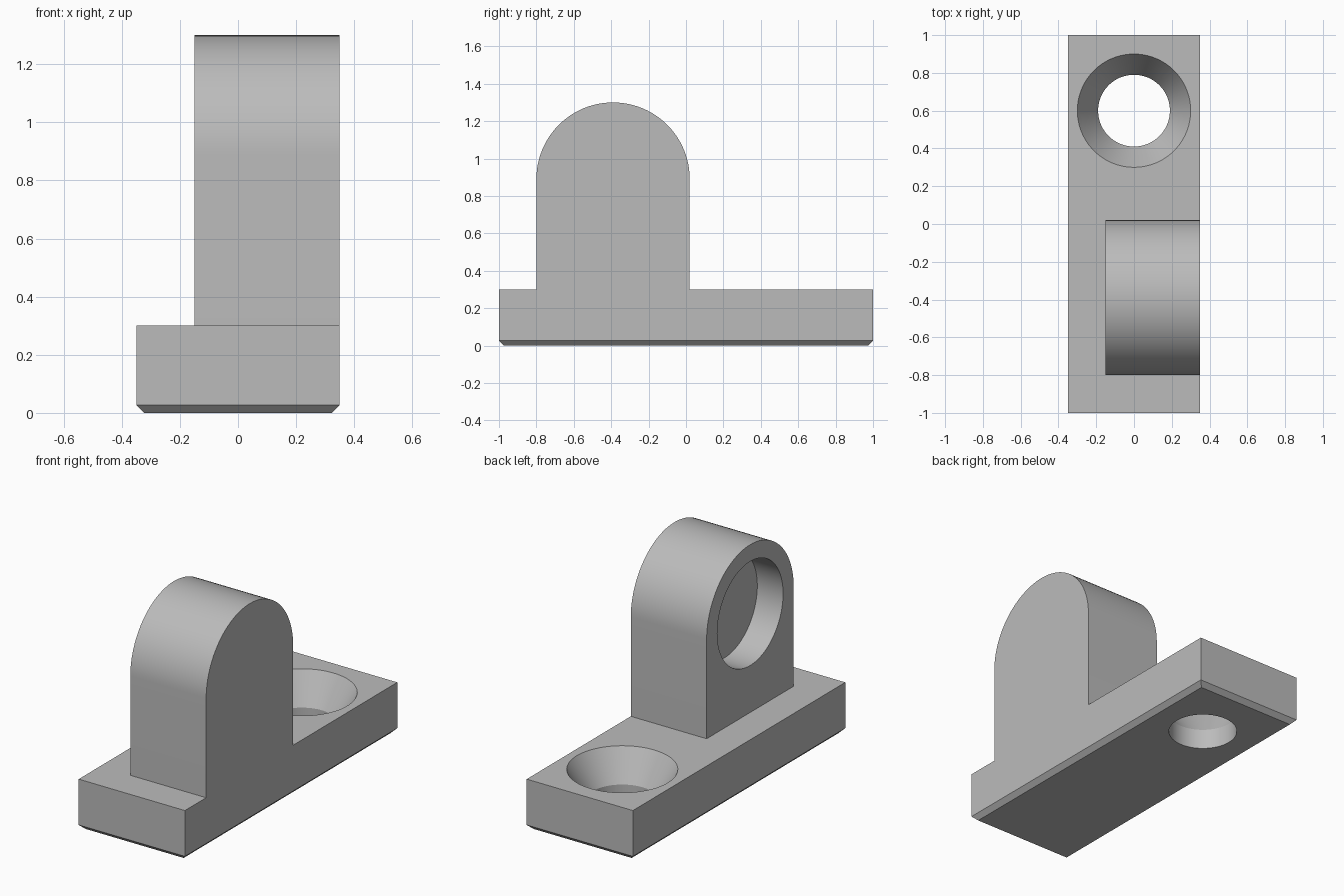
import bpy, bmesh, math
from mathutils import Matrix

if "Cube" in bpy.data.objects:
    bpy.data.objects.remove(bpy.data.objects["Cube"], do_unlink=True)

# Plate and lug dimensions
HALF_X, HALF_Y, PLATE_TOP, CHAMFER = 0.35, 1.0, 0.3, 0.027
LUG_X0, LUG_Y, LUG_Z, LUG_R = -0.15, -0.39, 0.89, 0.41
BORE_R, BORE_DEPTH = 0.31, 0.17
HOLE_Y, HOLE_R, SINK_R, SINK_Z = 0.6, 0.19, 0.3, 0.12

grey = bpy.data.materials.new("plain grey")
grey.use_nodes = True
colour = (0.5, 0.5, 0.5, 1)
grey.diffuse_color = colour
grey.node_tree.nodes["Principled BSDF"].inputs["Base Color"].default_value = colour


def add_object(name, bm):
    bmesh.ops.recalc_face_normals(bm, faces=bm.faces)
    mesh = bpy.data.meshes.new(name)
    bm.to_mesh(mesh)
    bm.free()
    mesh.materials.append(grey)
    obj = bpy.data.objects.new(name, mesh)
    bpy.context.collection.objects.link(obj)
    return obj


def prism(name, profile, shift):
    """Extrude a flat closed profile along a vector."""
    bm = bmesh.new()
    face = bm.faces.new([bm.verts.new(p) for p in profile])
    new = bmesh.ops.extrude_face_region(bm, geom=[face])["geom"]
    verts = [v for v in new if isinstance(v, bmesh.types.BMVert)]
    bmesh.ops.translate(bm, verts=verts, vec=shift)
    return add_object(name, bm)


def cone(name, r1, r2, depth, matrix):
    bm = bmesh.new()
    bmesh.ops.create_cone(bm, cap_ends=True, segments=96, radius1=r1,
                          radius2=r2, depth=depth, matrix=matrix)
    return add_object(name, bm)


def combine(target, tool, operation):
    mod = target.modifiers.new(tool.name, "BOOLEAN")
    mod.operation, mod.solver, mod.object = operation, "EXACT", tool
    bpy.context.view_layer.objects.active = target
    bpy.ops.object.modifier_apply(modifier=mod.name)
    bpy.data.objects.remove(tool, do_unlink=True)


# Base plate with chamfered bottom edges
bm = bmesh.new()
bmesh.ops.create_cube(bm, size=1, matrix=Matrix.Translation((0, 0, PLATE_TOP / 2))
                      @ Matrix.Diagonal((2 * HALF_X, 2 * HALF_Y, PLATE_TOP, 1)))
bottom = [e for e in bm.edges if all(v.co.z < 0.01 for v in e.verts)]
bmesh.ops.bevel(bm, geom=bottom, offset=CHAMFER, segments=1, affect="EDGES")
bracket = add_object("bearing_bracket", bm)

# Round-topped lug, flush with the left side of the plate
arch = [(LUG_X0, LUG_Y + LUG_R * math.cos(a), LUG_Z + LUG_R * math.sin(a))
        for a in (math.pi * i / 48 for i in range(49))]
foot = [(LUG_X0, LUG_Y + s * LUG_R, PLATE_TOP / 2) for s in (-1, 1)]
lug = prism("lug", arch + foot, (HALF_X - LUG_X0, 0, 0))
combine(bracket, lug, "UNION")

# Blind bore in the lug
bore = cone("bore", BORE_R, BORE_R, 2 * BORE_DEPTH,
            Matrix.Translation((LUG_X0, LUG_Y, LUG_Z)) @ Matrix.Rotation(math.pi / 2, 4, "Y"))
combine(bracket, bore, "DIFFERENCE")

# Through hole and its countersink
hole = cone("screw_hole", HOLE_R, HOLE_R, 1, Matrix.Translation((0, HOLE_Y, 0)))
combine(bracket, hole, "DIFFERENCE")
depth = PLATE_TOP - SINK_Z
sink = cone("countersink", HOLE_R, 2 * SINK_R - HOLE_R, 2 * depth,
            Matrix.Translation((0, HOLE_Y, PLATE_TOP)))
combine(bracket, sink, "DIFFERENCE")

# Smooth the round walls, keep the edges crisp
bpy.ops.object.select_all(action="DESELECT")
bracket.select_set(True)
bpy.context.view_layer.objects.active = bracket
bpy.ops.object.shade_smooth_by_angle(angle=math.radians(25))
